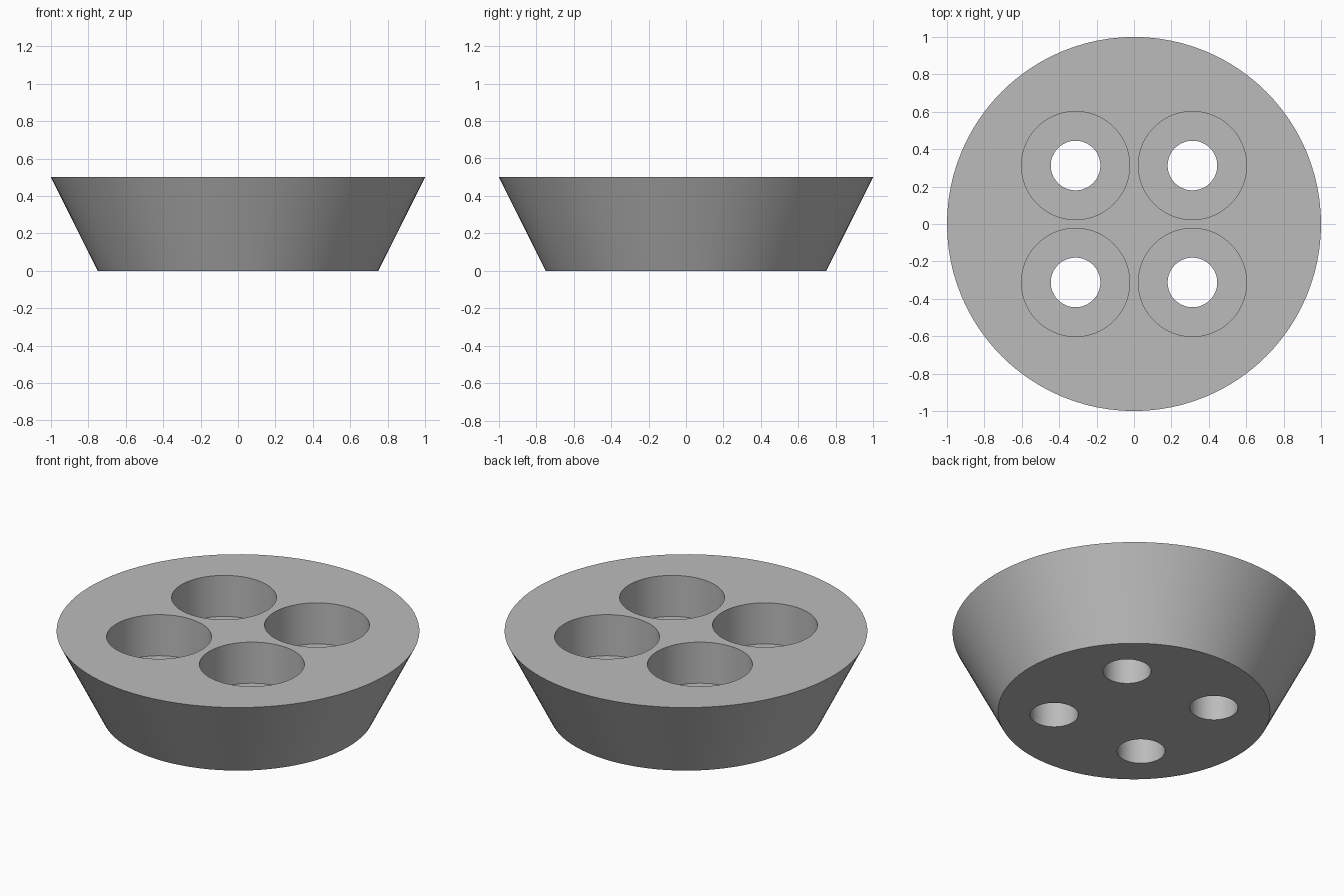
import bpy
import math

if "Cube" in bpy.data.objects:
    bpy.data.objects.remove(bpy.data.objects["Cube"], do_unlink=True)

HEIGHT = 0.5
TOP_RADIUS, BASE_RADIUS = 1.0, 0.75
HOLE_OFFSET = 0.3125
POCKET_RADIUS, BORE_RADIUS = 0.289, 0.1325
POCKET_FLOOR = 0.25
SEGMENTS = 96

grey = bpy.data.materials.new("mid grey")
grey.use_nodes = True
colour = (0.5, 0.5, 0.5, 1)
grey.diffuse_color = colour
grey.node_tree.nodes["Principled BSDF"].inputs["Base Color"].default_value = colour


def frustum(name, r_low, r_high, z_low, z_high, x=0, y=0):
    bpy.ops.mesh.primitive_cone_add(
        vertices=SEGMENTS, radius1=r_low, radius2=r_high, depth=z_high - z_low,
        location=(x, y, (z_low + z_high) / 2))
    obj = bpy.context.object
    obj.name = name
    obj.data.materials.append(grey)
    return obj


# Tapered round body
body = frustum("tapered_body", BASE_RADIUS, TOP_RADIUS, 0, HEIGHT)

# Four counterbored holes: a wide pocket above a narrow through bore
cutters = []
for sx in (-1, 1):
    for sy in (-1, 1):
        x, y = sx * HOLE_OFFSET, sy * HOLE_OFFSET
        cutters.append(frustum("pocket_cutter", POCKET_RADIUS, POCKET_RADIUS,
                               POCKET_FLOOR, HEIGHT + 0.1, x, y))
        cutters.append(frustum("bore_cutter", BORE_RADIUS, BORE_RADIUS,
                               -0.1, POCKET_FLOOR + 0.1, x, y))

for cutter in cutters:
    cutter.hide_render = True
    cut = body.modifiers.new("cut", 'BOOLEAN')
    cut.operation = 'DIFFERENCE'
    cut.solver = 'EXACT'
    cut.object = cutter

# Apply the cuts, then drop the cutters
bpy.ops.object.select_all(action='DESELECT')
body.select_set(True)
bpy.context.view_layer.objects.active = body
for modifier in list(body.modifiers):
    bpy.ops.object.modifier_apply(modifier=modifier.name)
for cutter in cutters:
    bpy.data.objects.remove(cutter, do_unlink=True)

bpy.ops.object.shade_smooth_by_angle(angle=math.radians(30))
